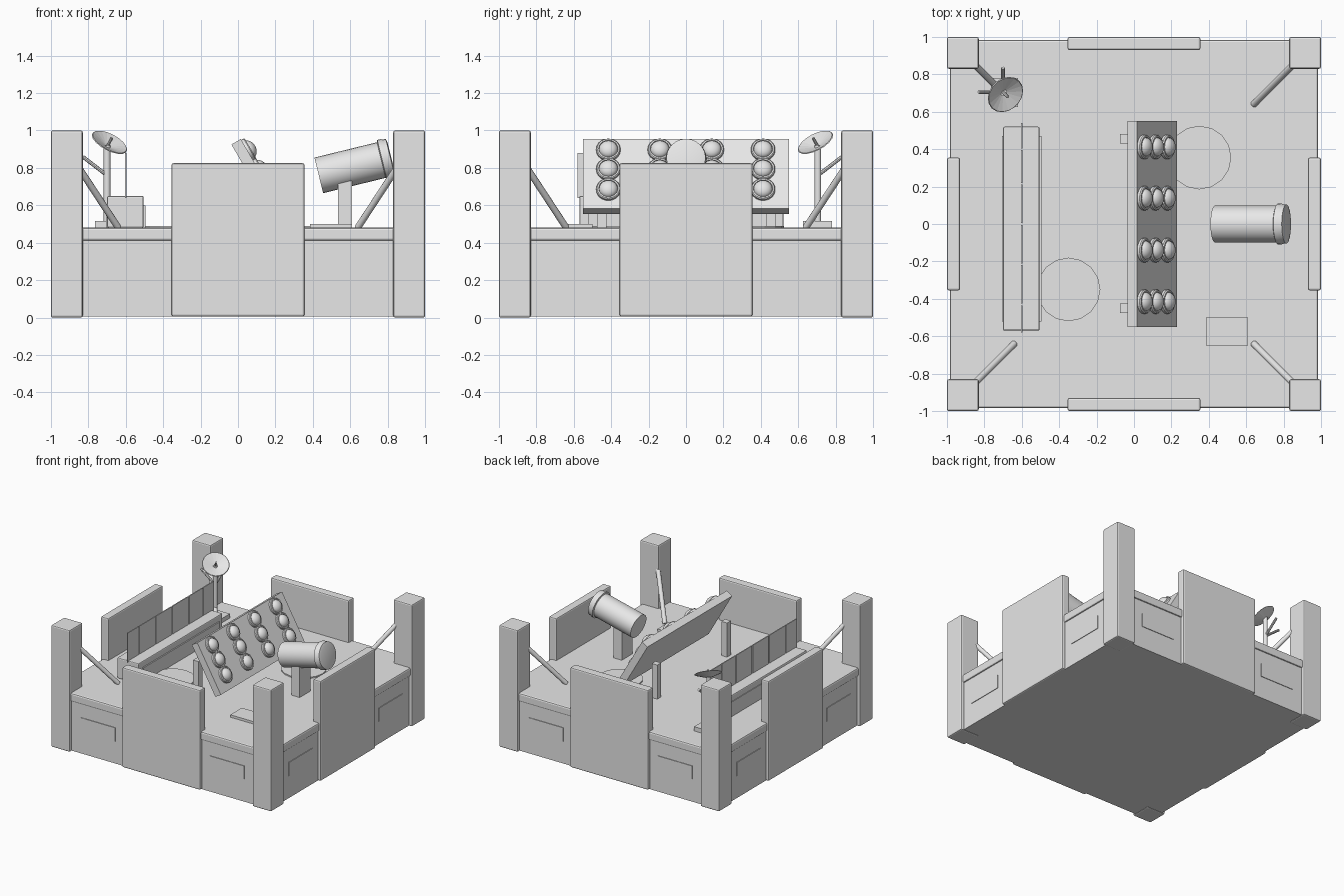
import bpy
import math
from mathutils import Vector, Matrix

if "Cube" in bpy.data.objects:
    bpy.data.objects.remove(bpy.data.objects["Cube"])

GREY = (0.8, 0.8, 0.8, 1.0)
grey = bpy.data.materials.new("pale_grey")
grey.use_nodes = True
grey.diffuse_color = GREY
grey.node_tree.nodes["Principled BSDF"].inputs["Base Color"].default_value = GREY


def finish(ob, name, bevel=0.0, smooth=False):
    ob.name = name
    ob.data.materials.append(grey)
    if bevel:
        mod = ob.modifiers.new("soft_edges", "BEVEL")
        mod.width = bevel
        mod.segments = 2
    if smooth:
        bpy.ops.object.shade_smooth_by_angle(angle=math.radians(35))
    return ob


def box(name, x, y, z, bevel=0.0):
    """Box from its (low, high) range on each axis."""
    ranges = (x, y, z)
    bpy.ops.mesh.primitive_cube_add(size=1)
    ob = bpy.context.object
    size = [hi - lo for lo, hi in ranges]
    centre = [(hi + lo) / 2 for lo, hi in ranges]
    ob.data.transform(Matrix.Translation(centre) @ Matrix.Diagonal((*size, 1)))
    return finish(ob, name, bevel)


def rod(name, a, b, r, r2=None, sides=12, smooth=True):
    """Cylinder or cone running from point a to point b."""
    a, b = Vector(a), Vector(b)
    bpy.ops.mesh.primitive_cone_add(vertices=sides, radius1=r, radius2=r if r2 is None else r2,
                                    depth=(b - a).length, location=(a + b) / 2)
    ob = bpy.context.object
    ob.rotation_euler = (b - a).to_track_quat("Z", "Y").to_euler()
    return finish(ob, name, smooth=smooth)


def lathe(name, profile, origin, axis, sides, smooth=True):
    """Revolve (radius, height) points around an axis."""
    verts, faces = [], []
    for r, h in profile:
        for i in range(sides):
            t = math.tau * i / sides
            verts.append((r * math.cos(t), r * math.sin(t), h))
    for k in range(len(profile) - 1):
        for i in range(sides):
            j = (i + 1) % sides
            faces.append((k * sides + i, k * sides + j, (k + 1) * sides + j, (k + 1) * sides + i))
    faces.append(tuple(range(sides))[::-1])
    faces.append(tuple((len(profile) - 1) * sides + i for i in range(sides)))
    me = bpy.data.meshes.new(name)
    me.from_pydata(verts, [], faces)
    ob = bpy.data.objects.new(name, me)
    bpy.context.collection.objects.link(ob)
    bpy.ops.object.select_all(action="DESELECT")
    ob.select_set(True)
    bpy.context.view_layer.objects.active = ob
    ob.location = origin
    ob.rotation_euler = Vector(axis).to_track_quat("Z", "Y").to_euler()
    return finish(ob, name, smooth=smooth)


# Base body and overhanging deck
FLOOR = 0.48
box("base_body", (-0.975, 0.975), (-0.975, 0.975), (0.005, 0.42))
box("deck", (-0.985, 0.985), (-0.985, 0.985), (0.41, FLOOR), 0.012)

# Corner posts with diagonal braces
for sx in (-1, 1):
    for sy in (-1, 1):
        xs, ys = sorted((sx * 0.83, sx)), sorted((sy * 0.83, sy))
        box("corner_post", xs, ys, (0, 1), 0.01)
        rod("corner_brace", (sx * 0.85, sy * 0.85, 0.8), (sx * 0.64, sy * 0.64, FLOOR), 0.018)

# Side walls and thin plates beside them, repeated around the four sides
for k in range(4):
    turn = Matrix.Rotation(k * math.pi / 2, 4, "Z")
    parts = [box("side_wall", (-0.355, 0.355), (-1, -0.93), (0.005, 0.825), 0.01)]
    for x in ((-0.74, -0.43), (0.43, 0.74)):
        parts.append(box("side_plate", x, (-0.98, -0.973), (0.19, 0.3)))
    for ob in parts:
        ob.data.transform(turn)

# Bench with a row of thin screens along its middle
box("bench", (-0.7, -0.505), (-0.57, 0.52), (FLOOR, 0.65), 0.008)
box("bench_trim", (-0.705, -0.495), (-0.52, 0.47), (FLOOR, 0.6))
edges = (-0.585, -0.43, -0.215, 0.0, 0.215, 0.4, 0.545)
for lo, hi in zip(edges, edges[1:]):
    box("bench_screen", (-0.605, -0.597), (lo + 0.005, hi - 0.005), (0.64, 0.88))

# Round floor discs and a floor plate
for x, y in ((-0.35, -0.35), (0.35, 0.355)):
    rod("floor_disc", (x, y, FLOOR), (x, y, 0.49), 0.17, sides=16, smooth=False)
box("floor_plate", (0.385, 0.61), (-0.65, -0.5), (FLOOR, 0.5))

# Tilted lamp board
top = Vector((0.015, 0, 0.954))
down = Vector((0.5, 0, -0.865)).normalized()
normal = Vector((0.865, 0, 0.5)).normalized()
LENGTH, THICK = 0.428, 0.058
board = box("lamp_board", (0, LENGTH), (-0.55, 0.55), (-THICK, 0))
board.matrix_world = Matrix((
    (down.x, 0, normal.x, top.x),
    (0, 1, 0, 0),
    (down.z, 0, normal.z, top.z),
    (0, 0, 0, 1)))
for y in (-0.45, 0.455):
    box("board_leg", (-0.075, -0.025), (y - 0.025, y + 0.025), (FLOOR, 0.76))

# Domed lamps, each with a raised rim
dome = [(0.05 * math.cos(t), 0.012 + 0.036 * math.sin(t))
        for t in [math.pi / 2 * i / 6 for i in range(6)]] + [(0.002, 0.048)]
rim = [(0.065, -0.005), (0.065, 0.014), (0.06, 0.02), (0.052, 0.02), (0.05, 0.012)]
for y in (-0.415, -0.14, 0.138, 0.412):
    for along in (0.07, 0.19, 0.315):
        spot = top + down * along + Vector((0, y, 0))
        lathe("lamp", rim + dome, spot, normal, 20)

# Tilted drum on a pedestal
box("drum_pedestal", (0.535, 0.61), (-0.07, 0.07), (FLOOR, 0.73))
back, front = Vector((0.432, 0, 0.76)), Vector((0.8, 0, 0.85))
axis = (front - back).normalized()
rod("drum", back, front, 0.098, sides=24)
lathe("drum_rim", [(0.098, -0.035), (0.11, -0.03), (0.11, -0.012), (0.105, 0), (0.105, 0.015),
                   (0.085, 0.02)], front, axis, 24)

# Dish aerial: foot, pole, two arms, dish and feed rod
ax, ay = -0.7, 0.705
box("aerial_foot", (-0.765, -0.62), (0.625, 0.78), (FLOOR, 0.515))
rod("aerial_pole", (ax, ay, FLOOR), (ax, ay, 0.92), 0.018)
for dx, dy in ((-0.13, 0), (0, 0.13)):
    rod("aerial_arm", (ax, ay, 0.76), (ax + dx, ay + dy, 0.86), 0.01, sides=8)
facing = Vector((0.42, -0.42, 0.8)).normalized()
dish_base = Vector((ax, ay, 0.912))
lathe("aerial_dish", [(0.004, -0.006), (0.104, 0.03), (0.1, 0.034), (0.004, 0.002)],
      dish_base, facing, 18, smooth=False)
rod("aerial_feed", dish_base, dish_base + facing * 0.06, 0.008, sides=8)
